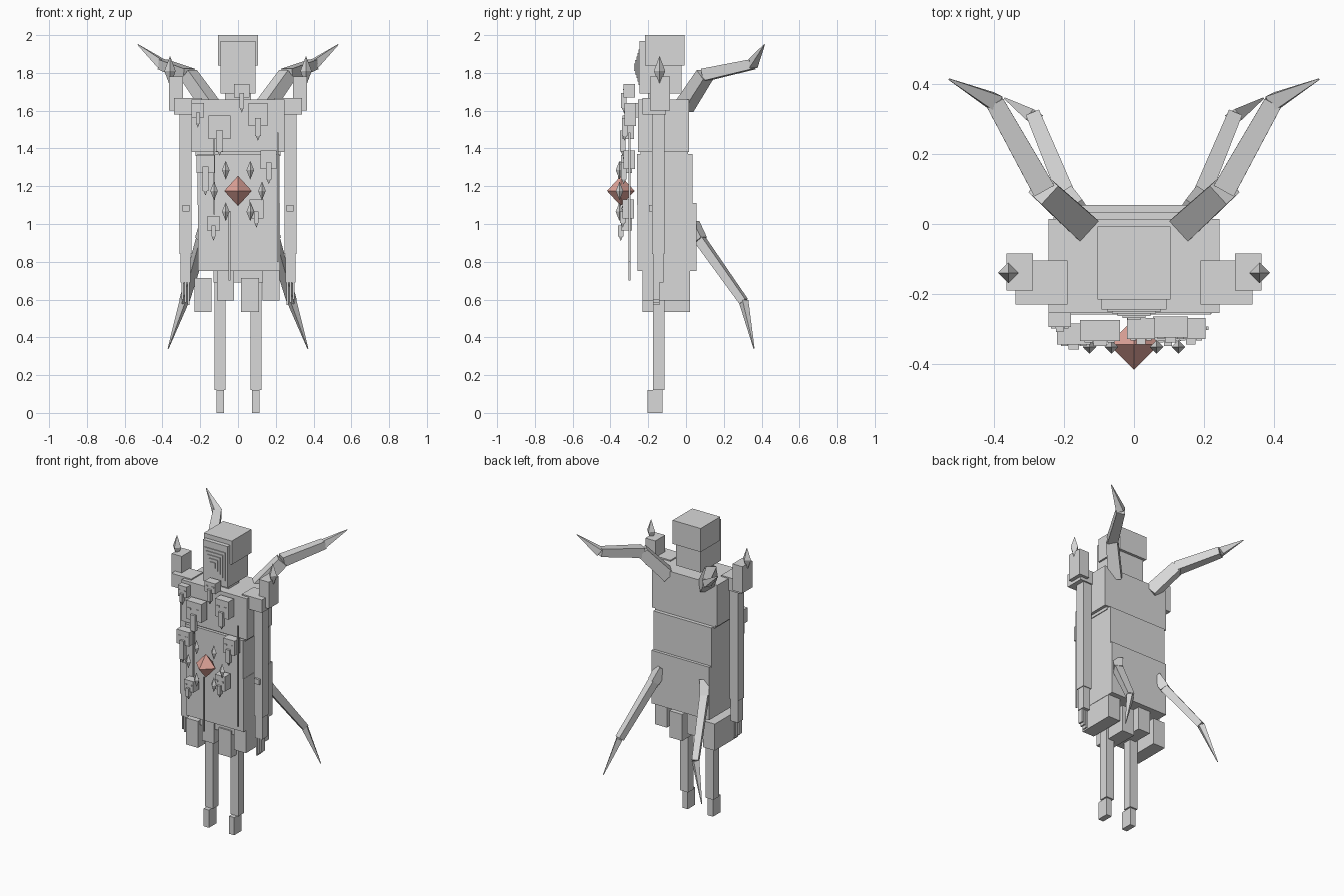
import bpy, bmesh
from math import pi
from mathutils import Matrix, Vector

old = bpy.data.objects.get("Cube")
if old:
    bpy.data.objects.remove(old, do_unlink=True)


def material(name, rgb):
    m = bpy.data.materials.new(name)
    m.use_nodes = True
    col = (*rgb, 1)
    m.diffuse_color = col
    m.node_tree.nodes["Principled BSDF"].inputs["Base Color"].default_value = col
    return m


GREY = material("pale_grey", (0.69, 0.69, 0.69))
RED = material("gem_red", (0.74, 0.37, 0.32))


def finish(name, bm, mat=GREY):
    me = bpy.data.meshes.new(name)
    bm.to_mesh(me)
    bm.free()
    me.materials.append(mat)
    ob = bpy.data.objects.new(name, me)
    bpy.context.collection.objects.link(ob)
    return ob


def add_box(bm, xs, ys, zs):
    lo, hi = Vector((xs[0], ys[0], zs[0])), Vector((xs[1], ys[1], zs[1]))
    mat = Matrix.Translation((lo + hi) / 2) @ Matrix.Diagonal((*(hi - lo), 1))
    bmesh.ops.create_cube(bm, size=1, matrix=mat)


def box(name, xs, ys, zs):
    bm = bmesh.new()
    add_box(bm, xs, ys, zs)
    return finish(name, bm)


def add_taper(bm, a, b, r1, r2):
    """Four-sided tapered bar from a to b, one flat side upward."""
    a, b = Vector(a), Vector(b)
    d = b - a
    turn = d.to_track_quat('Z', 'Y').to_matrix().to_4x4() @ Matrix.Rotation(pi / 4, 4, 'Z')
    bmesh.ops.create_cone(bm, cap_ends=True, segments=4, radius1=r1, radius2=r2,
                          depth=d.length, matrix=Matrix.Translation((a + b) / 2) @ turn)


def crystal(name, c, r, up, down, mat=GREY):
    """Two pyramids sharing a square middle."""
    bm = bmesh.new()
    x, y, z = c
    ring = [bm.verts.new(p) for p in ((x + r, y, z), (x, y + r, z), (x - r, y, z), (x, y - r, z))]
    top, low = bm.verts.new((x, y, z + up)), bm.verts.new((x, y, z - down))
    for i in range(4):
        p, q = ring[i], ring[(i + 1) % 4]
        bm.faces.new((p, q, top))
        bm.faces.new((q, p, low))
    return finish(name, bm, mat)


def span(side, a, b):
    return tuple(sorted((side * a, side * b)))


# Head with a stepped mask
box("head_crown", (-.105, .105), (-.217, -.007), (1.84, 2))
box("head_face", (-.093, .093), (-.245, -.025), (1.69, 1.97))
box("neck", (-.07, .07), (-.2, -.09), (1.64, 1.7))
for i in range(5):
    w, h = .078 - .015 * i, .095 - .019 * i
    box("mask_step", (-w, w), (-.251 - .006 * i, -.24), (1.83 - h, 1.83 + h))

# Torso
box("chest", (-.245, .245), (-.255, .015), (1.38, 1.66))
box("waist_gap", (-.225, .225), (-.24, .01), (1.36, 1.39))
box("belly", (-.215, .22), (-.26, .035), (1.1, 1.37))
box("robe", (-.212, .222), (-.258, .055), (.75, 1.11))

# Hanging skirt blocks
for x1, x2, z1, z2 in ((-.23, -.14, .535, .715), (-.11, -.02, .595, .77),
                       (.015, .11, .535, .715), (.13, .22, .595, .77)):
    box("skirt_block", (x1, x2), (-.23, .02), (z1, z2))
box("hip_core", (-.13, .13), (-.22, -.1), (.69, .76))

for s, side in ((1, "left"), (-1, "right")):
    # Arm, shoulder and candle
    box(side + "_shoulder", span(s, .19, .34), (-.23, -.105), (1.58, 1.668))
    box(side + "_arm", span(s, .245, .31), (-.18, -.115), (.84, 1.6))
    box(side + "_wrist", span(s, .252, .305), (-.175, -.12), (.69, .85))
    box(side + "_arm_stud", span(s, .258, .295), (-.195, -.17), (1.065, 1.1))
    for i in range(3):
        x = .257 + .016 * i
        box(side + "_finger", span(s, x, x + .011), (-.175, -.14), (.57 + .015 * i, .7))
    box(side + "_candle", span(s, .29, .365), (-.19, -.085), (1.6, 1.78))
    crystal(side + "_flame", (s * .36, -.14, 1.81), .03, .08, .08)

    # Leg
    box(side + "_leg", span(s, .065, .125), (-.175, -.115), (.12, .72))
    box(side + "_foot", span(s, .075, .115), (-.205, -.125), (0, .12))

    # Upper and lower jointed back spikes
    for name, pts, radii in (
        ("_upper_spike", ((.14, -.01, 1.62), (.26, .1, 1.79), (.4, .35, 1.845), (.53, .415, 1.95)),
         (.056, .05, .046, .037, .034, .003)),
        ("_lower_spike", ((.16, .03, 1.0), (.19, .075, .915), (.285, .305, .59), (.37, .36, .34)),
         (.045, .04, .036, .029, .026, .003))):
        bm = bmesh.new()
        for i in range(3):
            a, b = ((s * p[0], p[1], p[2]) for p in pts[i:i + 2])
            add_taper(bm, a, b, radii[2 * i], radii[2 * i + 1])
        finish(side + name, bm)

# Small long-nosed heads hung on the front: x1, x2, z bottom, z top, y front, tip z
small_heads = (
    (-.245, -.18, 1.565, 1.64, -.295, 1.51), (-.02, .06, 1.67, 1.74, -.33, 1.59),
    (.055, .155, 1.52, 1.64, -.325, 1.44), (-.155, -.04, 1.45, 1.575, -.335, 1.36),
    (-.22, -.125, 1.27, 1.365, -.345, 1.15), (.12, .205, 1.29, 1.39, -.33, 1.21),
    (-.165, -.095, .965, 1.04, -.345, .91), (.06, .135, 1.03, 1.13, -.335, .98))
for x1, x2, z1, z2, y, tip in small_heads:
    bm = bmesh.new()
    cx, w, h = (x1 + x2) / 2, x2 - x1, z2 - z1
    add_box(bm, (x1, x2), (y, y + .06), (z1, z2))
    add_box(bm, (cx - .16 * w, cx + .16 * w), (y - .015, y + .015), (tip + .025, z1 + .35 * h))
    add_taper(bm, (cx, y, tip + .025), (cx, y, tip), .014, 0)
    for e in (-1, 1):
        ex = cx + e * .28 * w
        add_box(bm, (ex - .1 * w, ex + .1 * w), (y - .004, y), (z1 + .55 * h, z1 + .65 * h))
    finish("small_head", bm)

# Hanging cords
for x, z1, z2 in ((-.045, .7, 1.07), (.21, .8, 1.485), (-.125, 1.05, 1.45)):
    box("cord", (x - .004, x + .004), (-.304, -.294), (z1, z2))

# Red gem ringed by six shards
crystal("heart_gem", (0, -.345, 1.175), .073, .08, .08, RED)
for x, dz in ((.065, .11), (.127, 0), (.065, -.11)):
    for s in (-1, 1):
        crystal("shard", (s * x, -.352, 1.175 + dz), .02, .05, .05)
